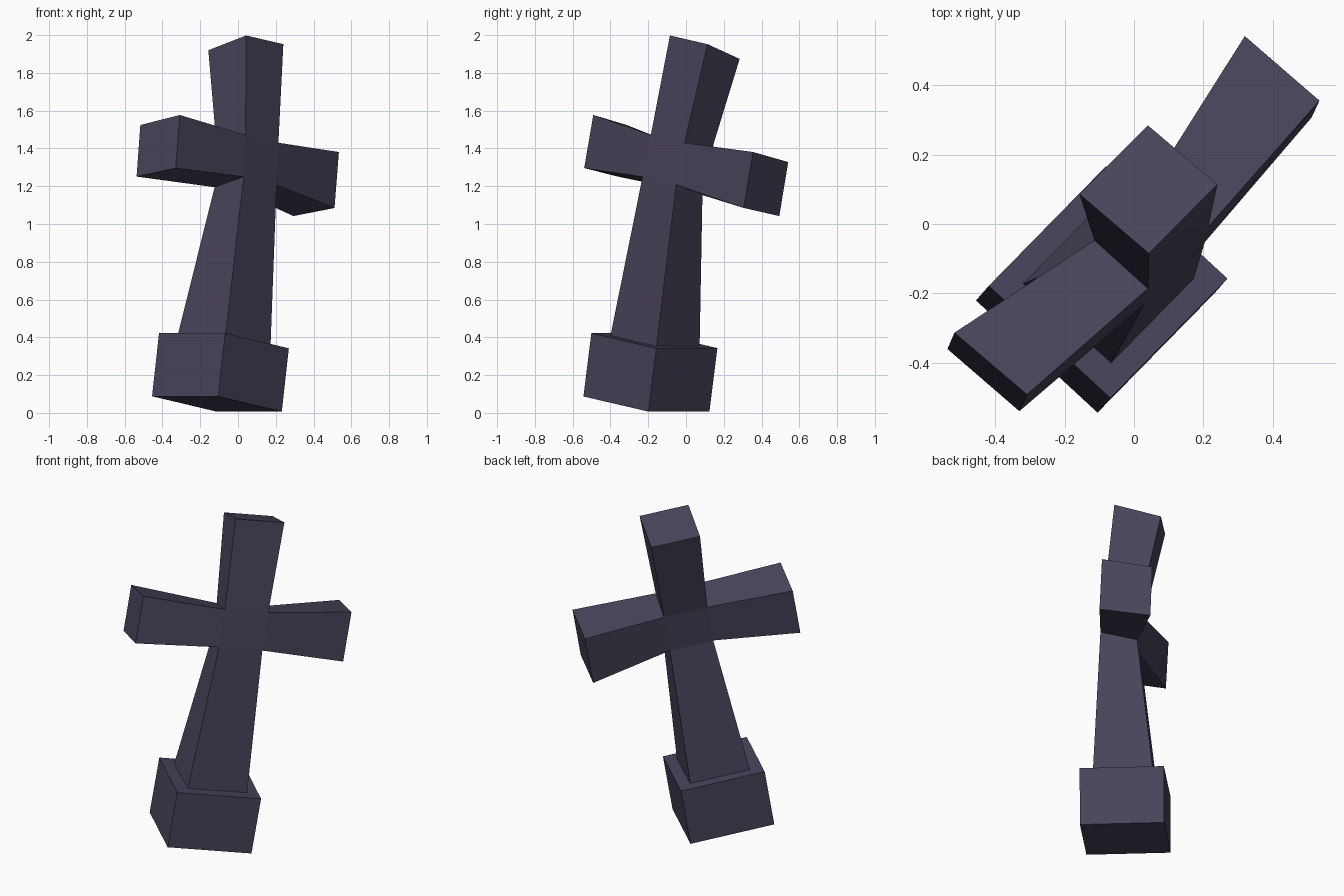
import bpy, bmesh
from mathutils import Vector as V

if "Cube" in bpy.data.objects:
    bpy.data.objects.remove(bpy.data.objects["Cube"])

stone = bpy.data.materials.new("dark purple stone")
stone.diffuse_color = (0.066, 0.056, 0.102, 1)
stone.use_nodes = True
stone.node_tree.nodes["Principled BSDF"].inputs["Base Color"].default_value = stone.diffuse_color


def make_object(name, bm):
    bmesh.ops.recalc_face_normals(bm, faces=bm.faces)
    mesh = bpy.data.meshes.new(name)
    bm.to_mesh(mesh)
    bm.free()
    mesh.materials.append(stone)
    ob = bpy.data.objects.new(name, mesh)
    bpy.context.collection.objects.link(ob)


def box_corners(origin, a, b, c):
    """Corners in order 0, a, a+b, b, then the same four shifted by c."""
    ring = [origin, origin + a, origin + a + b, origin + b]
    return ring + [p + c for p in ring]


BOX = [(0, 1, 2, 3), (4, 5, 6, 7), (0, 1, 5, 4),
       (1, 2, 6, 5), (2, 3, 7, 6), (3, 0, 4, 7)]

# Tilted plinth: a box leaning with its own axes
bm = bmesh.new()
vs = [bm.verts.new(p) for p in box_corners(
    V((-0.105, -0.543, 0.087)), V((0.337, 0.344, -0.08)),
    V((-0.35, 0.323, 0.001)), V((0.037, 0.042, 0.335)))]
for f in BOX:
    bm.faces.new([vs[i] for i in f])
make_object("plinth", bm)

# Cross: narrow core box with a flaring limb lofted from each of four sides
bm = bmesh.new()
core = [bm.verts.new(p) for p in box_corners(
    V((0.030, -0.230, 1.250)), V((0.174, 0.178, -0.042)),
    V((0.010, 0.044, 0.222)), V((-0.154, 0.139, -0.055)))]
bm.faces.new([core[i] for i in BOX[0]])
bm.faces.new([core[i] for i in BOX[1]])

# Each limb: core corners, and the matching end corners
limbs = [
    ((3, 2, 6, 7), [(0.043, -0.085, 1.998), (0.240, 0.114, 1.952),      # top
                    (0.040, 0.284, 1.874), (-0.157, 0.086, 1.920)]),
    ((0, 3, 7, 4), [(-0.330, -0.539, 1.296), (-0.308, -0.491, 1.577),   # left arm
                    (-0.517, -0.313, 1.524), (-0.537, -0.360, 1.251)]),
    ((1, 2, 6, 5), [(0.511, 0.306, 1.085), (0.534, 0.355, 1.381),       # right arm
                    (0.319, 0.541, 1.328), (0.294, 0.494, 1.042)]),
    ((0, 1, 5, 4), [(-0.066, -0.400, 0.408), (0.172, -0.157, 0.350),    # shaft
                    (-0.080, 0.072, 0.350), (-0.320, -0.172, 0.408)]),
]
for idx, ends in limbs:
    a = [core[i] for i in idx]
    b = [bm.verts.new(p) for p in ends]
    for i in range(4):
        j = (i + 1) % 4
        bm.faces.new((a[i], a[j], b[j], b[i]))
    bm.faces.new(b)
make_object("cross", bm)
